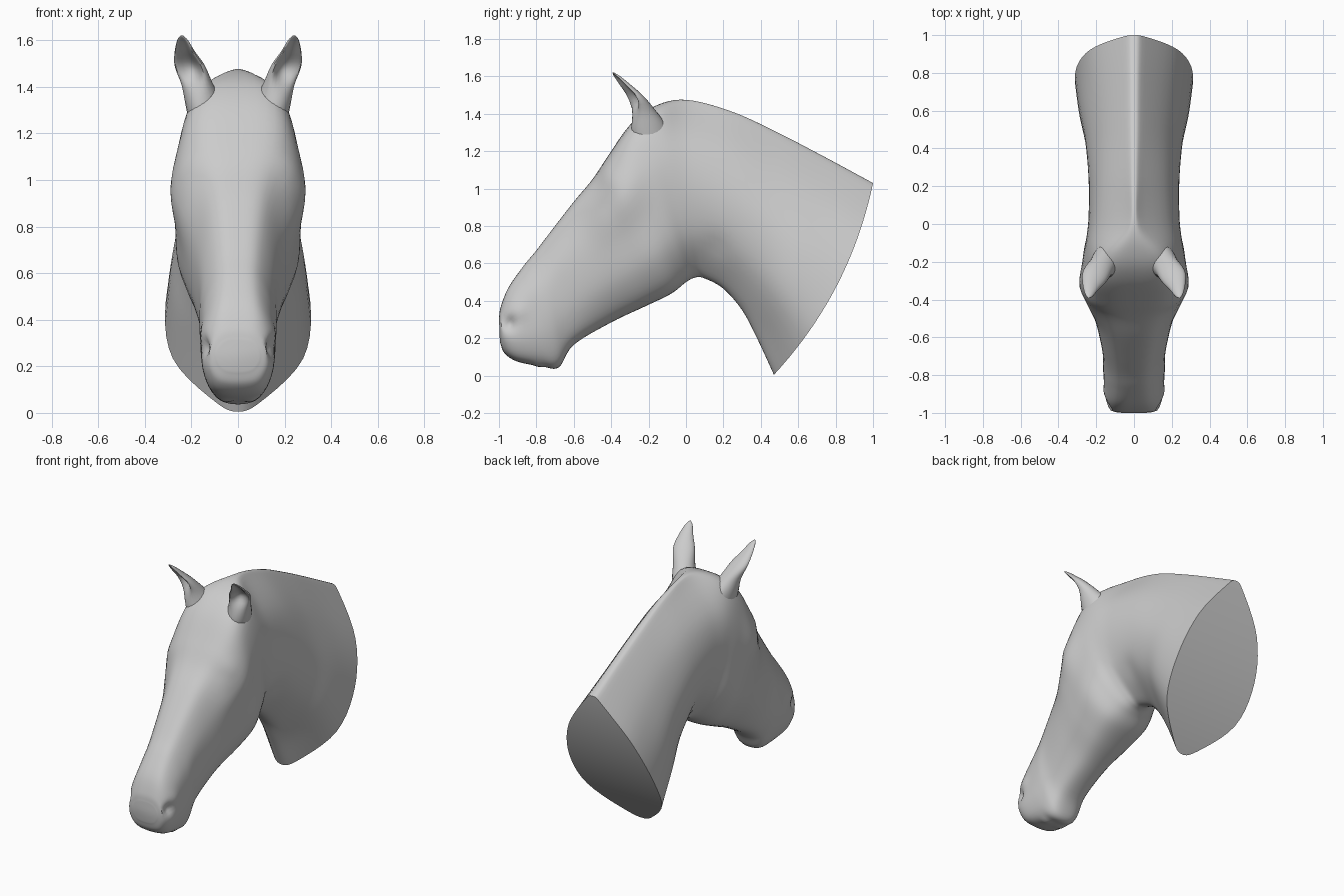
import bpy, bmesh, math
from mathutils import Vector

if "Cube" in bpy.data.objects:
    bpy.data.objects.remove(bpy.data.objects["Cube"])

# Stations from muzzle to neck: topline y,z | underline y,z | five half widths from top to bottom
STATIONS = [
    (-1.0, .31, -.995, .18, .05, .08, .09, .08, .05),
    (-.99, .37, -.97, .12, .07, .115, .13, .12, .08),
    (-.95, .47, -.90, .075, .08, .135, .15, .145, .10),
    (-.87, .585, -.77, .05, .08, .145, .16, .15, .10),
    (-.80, .67, -.68, .045, .085, .15, .165, .145, .09),
    (-.72, .775, -.60, .165, .09, .155, .168, .15, .095),
    (-.60, .93, -.40, .285, .11, .185, .205, .185, .105),
    (-.50, 1.05, -.22, .37, .14, .245, .245, .225, .135),
    (-.42, 1.17, -.08, .438, .18, .285, .27, .25, .15),
    (-.30, 1.34, .00, .50, .185, .26, .267, .235, .13),
    (-.17, 1.44, .05, .525, .15, .235, .25, .21, .10),
    (.00, 1.475, .10, .52, .05, .195, .24, .20, .08),
    (.25, 1.41, .20, .465, .045, .18, .24, .207, .08),
    (.50, 1.295, .30, .35, .05, .18, .255, .225, .09),
    (.75, 1.165, .38, .20, .055, .20, .285, .26, .09),
    (1.0, 1.03, .47, .005, .065, .235, .31, .28, .10),
]
LEVELS = (.04, .25, .5, .75, .95)


def spline(pts, steps, before=None, after=None):
    """Catmull-Rom curve through points of any dimension."""
    pts = [Vector(p) for p in pts]
    a = Vector(before) if before else 2 * pts[0] - pts[1]
    b = Vector(after) if after else 2 * pts[-1] - pts[-2]
    p = [a] + pts + [b]
    out = []
    for i in range(1, len(p) - 2):
        for k in range(steps):
            t = k / steps
            out.append(.5 * (2 * p[i] + (p[i + 1] - p[i - 1]) * t
                             + (2 * p[i - 1] - 5 * p[i] + 4 * p[i + 1] - p[i + 2]) * t * t
                             + (3 * p[i] - p[i - 1] - 3 * p[i + 1] + p[i + 2]) * t ** 3))
    return out + [pts[-1]]


def make_object(name, bm, angle=50):
    bmesh.ops.remove_doubles(bm, verts=bm.verts, dist=1e-5)
    bmesh.ops.recalc_face_normals(bm, faces=bm.faces)
    me = bpy.data.meshes.new(name)
    bm.to_mesh(me)
    bm.free()
    ob = bpy.data.objects.new(name, me)
    bpy.context.collection.objects.link(ob)
    bpy.ops.object.select_all(action='DESELECT')
    ob.select_set(True)
    bpy.context.view_layer.objects.active = ob
    bpy.ops.object.shade_smooth_by_angle(angle=math.radians(angle))
    return ob


def loft(bm, rings):
    rows = [[bm.verts.new(p) for p in r] for r in rings]
    n = len(rows[0])
    for a, b in zip(rows, rows[1:]):
        for i in range(n):
            j = (i + 1) % n
            bm.faces.new((a[i], a[j], b[j], b[i]))
    return rows


# Head and neck, one continuous loft fanning round the throat
rings = []
stations = spline(STATIONS, 6)
for i, s in enumerate(stations):
    top, low, widths = Vector((0, s[0], s[1])), Vector((0, s[2], s[3])), s[4:]
    ctrl = [(0, 0)] + list(zip(widths, LEVELS)) + [(0, 1)]
    half = spline(ctrl, 5, (-widths[0], LEVELS[0]), (-widths[4], LEVELS[4]))
    axis = low - top
    back = Vector((0, -axis.z, axis.y)).normalized()
    bulge = .08 * max(0, (i / (len(stations) - 1) - .72) / .28)
    side = []
    for w, u in half:
        p = top + axis * u + back * bulge * 4 * u * (1 - u)
        p.x = w
        side.append(p)
    rings.append(side + [Vector((-p.x, p.y, p.z)) for p in side[-2:0:-1]])
bm = bmesh.new()
rows = loft(bm, rings)

# Ends closed by strips running straight across
for row in (rows[0], rows[-1]):
    n = len(row)
    for i in range(n // 2):
        quad = [row[i], row[i + 1], row[-i - 1], row[-i] if i else row[0]]
        bm.faces.new(list(dict.fromkeys(quad)))

# Nostrils, eyes, brows, cheeks and lip line pushed in or out: x,y,z, radius, depth
SPOTS = [(.135, -.945, .28, .035, -.028), (.15, -.89, .34, .04, .008),
         (.25, -.47, .97, .04, .012), (.25, -.44, 1.06, .06, .012),
         (.06, -.79, .05, .03, .012),
         (.25, .0, .68, .13, .008), (.22, .16, .68, .07, -.012)]
bm.normal_update()
for v, nrm in [(v, v.normal.copy()) for v in bm.verts]:
    q = Vector((abs(v.co.x), v.co.y, v.co.z))
    push = sum(d * math.exp(-(q - Vector((x, y, z))).length_squared / (r * r))
               for x, y, z, r, d in SPOTS)
    if v.co.y > -.985:
        v.co += nrm * push
make_object("horse_head_and_neck", bm)

# Ears: cupped, opening forward and outward; centre x,y,z, radii, hollow depth
EAR = [(.11, -.17, 1.22, .09, .12, 0), (.145, -.195, 1.33, .078, .10, 0),
       (.175, -.23, 1.41, .068, .075, .4),
       (.207, -.275, 1.49, .068, .05, 1.5), (.228, -.325, 1.55, .046, .034, 1.4),
       (.238, -.37, 1.60, .024, .018, 1), (.241, -.388, 1.62, .006, .005, 0)]
for name, sign in (("left_ear", 1), ("right_ear", -1)):
    bm = bmesh.new()
    ears = []
    for cx, cy, cz, rx, ry, cup in spline(EAR, 4):
        ring = []
        for k in range(24):
            a = k * math.tau / 24
            x, s = rx * math.cos(a), math.sin(a)
            y = ry * s * (1 if s > 0 else 1 - cup * s * s)
            c, d = math.cos(.4), math.sin(.4)
            ring.append((sign * (cx + x * c - y * d), cy + x * d + y * c, cz))
        ears.append(ring)
    rows = loft(bm, ears)
    bm.faces.new(rows[0])
    bm.faces.new(rows[-1])
    make_object(name, bm)
